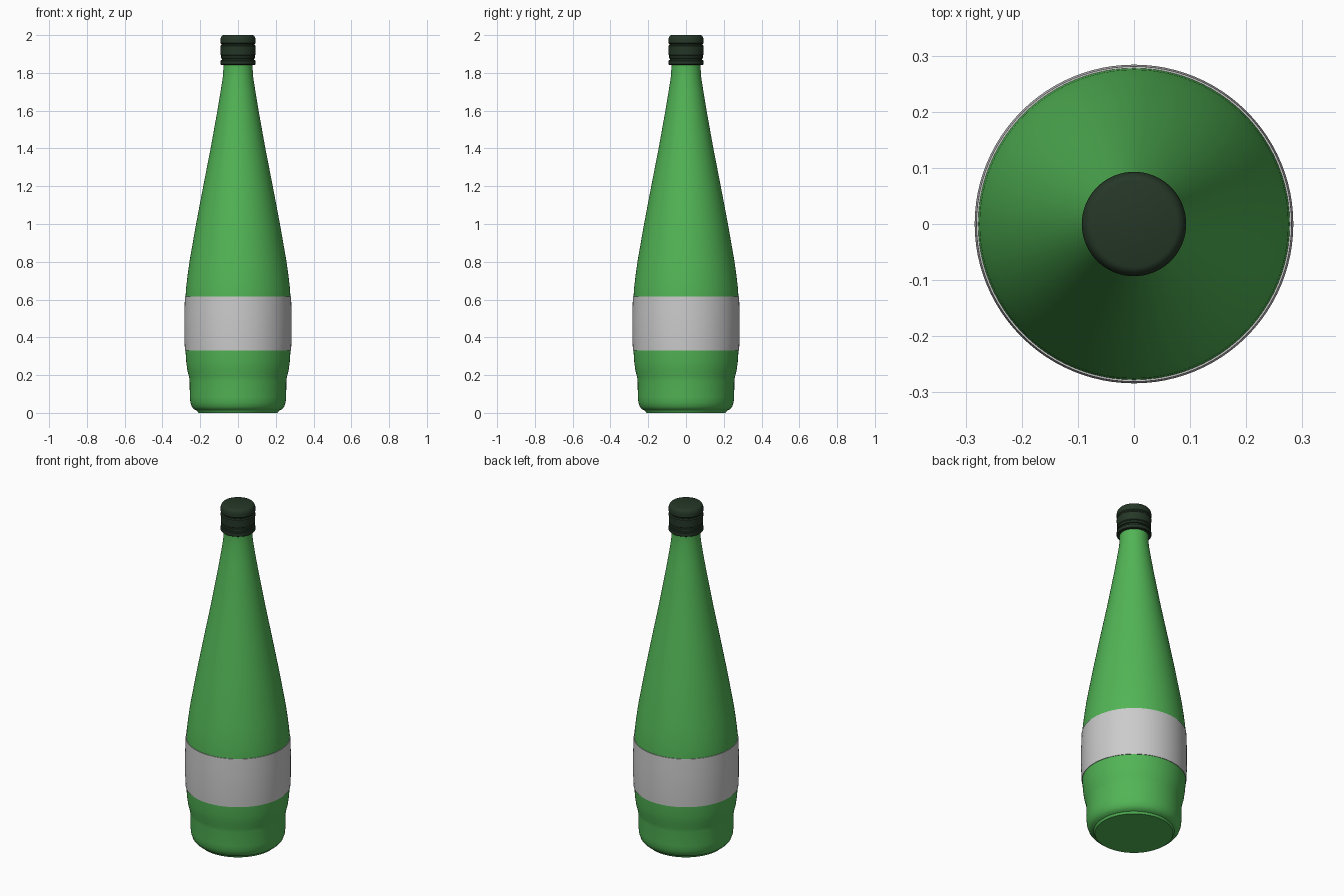
import bpy
import bmesh
from math import radians, tau, cos, sin

cube = bpy.data.objects.get("Cube")
if cube:
    bpy.data.objects.remove(cube, do_unlink=True)

SIDES = 96


def material(name, color):
    mat = bpy.data.materials.new(name)
    mat.use_nodes = True
    mat.diffuse_color = (*color, 1)
    bsdf = next(n for n in mat.node_tree.nodes if n.type == 'BSDF_PRINCIPLED')
    bsdf.inputs["Base Color"].default_value = (*color, 1)
    bsdf.inputs["Roughness"].default_value = 0.5
    return mat


def lathe(name, profile, mat, closed=False):
    """Revolve (radius, height) points around z; cap the ends or close the loop."""
    bm = bmesh.new()
    rings = [[bm.verts.new((r * cos(tau * i / SIDES), r * sin(tau * i / SIDES), z))
              for i in range(SIDES)] for r, z in profile]
    pairs = list(zip(rings, rings[1:]))
    if closed:
        pairs.append((rings[-1], rings[0]))
    else:
        bm.faces.new(rings[0][::-1])
        bm.faces.new(rings[-1])
    for low, high in pairs:
        for i in range(SIDES):
            j = (i + 1) % SIDES
            bm.faces.new((low[i], low[j], high[j], high[i]))
    bmesh.ops.recalc_face_normals(bm, faces=bm.faces)
    mesh = bpy.data.meshes.new(name)
    bm.to_mesh(mesh)
    bm.free()
    mesh.materials.append(mat)
    obj = bpy.data.objects.new(name, mesh)
    bpy.context.collection.objects.link(obj)
    bpy.ops.object.select_all(action='DESELECT')
    obj.select_set(True)
    bpy.context.view_layer.objects.active = obj
    bpy.ops.object.shade_smooth_by_angle(angle=radians(35))
    return obj


green = material("green glass", (0.084, 0.46, 0.092))
grey = material("label grey", (0.6, 0.6, 0.6))
dark = material("dark green cap", (0.0185, 0.038, 0.02))

# Bottle: rounded foot, pinched waist, belly and long tapering neck
lathe("bottle_body", [
    (0.21, 0), (0.217, 0.012), (0.232, 0.018), (0.244, 0.032), (0.252, 0.055),
    (0.255, 0.085), (0.256, 0.17), (0.259, 0.19), (0.268, 0.225), (0.274, 0.27),
    (0.278, 0.33), (0.28, 0.4), (0.28, 0.52), (0.278, 0.61), (0.275, 0.66),
    (0.268, 0.72), (0.257, 0.8), (0.222, 1.0), (0.184, 1.2), (0.145, 1.4),
    (0.109, 1.6), (0.094, 1.69), (0.08, 1.78), (0.077, 1.83), (0.077, 1.88)], green)

# Label: thin band wrapped around the belly
outer = [(0.281, 0.33), (0.284, 0.4), (0.284, 0.52), (0.281, 0.615)]
inner = [(r - 0.005, z) for r, z in reversed(outer)]
lathe("label_band", outer + inner, grey, closed=True)

# Tamper ring below the cap
lathe("cap_ring", [(0.09, 1.843), (0.093, 1.846), (0.093, 1.864), (0.09, 1.867)], dark)

# Screw cap with a bead, a groove and a rounded top edge
lathe("screw_cap", [
    (0.084, 1.86), (0.084, 1.876), (0.091, 1.878), (0.091, 1.889), (0.087, 1.892),
    (0.092, 1.896), (0.093, 1.942), (0.088, 1.947), (0.088, 1.952), (0.093, 1.957),
    (0.093, 1.978), (0.09, 1.989), (0.084, 1.997), (0.077, 2.0)], dark)
